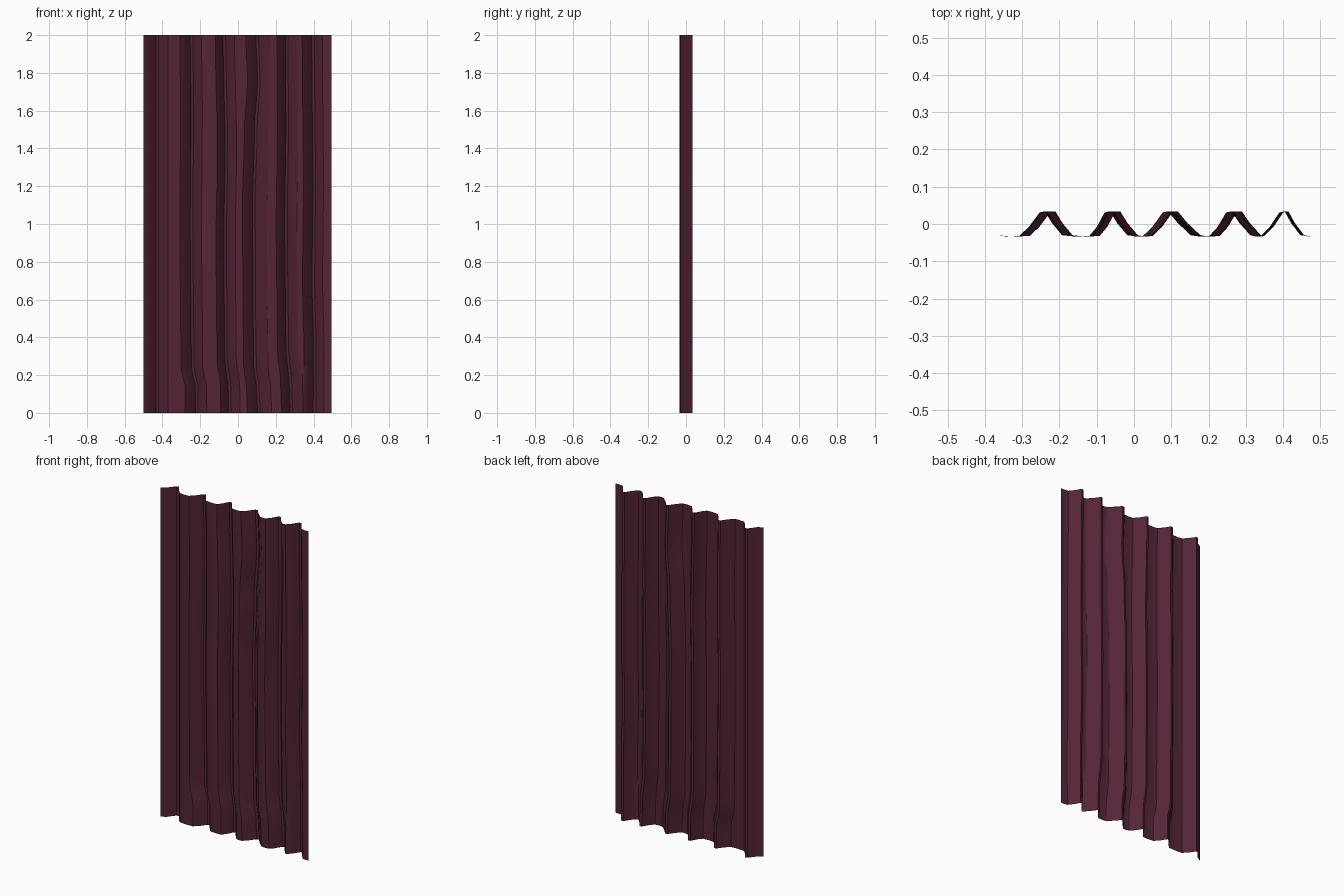
import bpy, bmesh, math

if "Cube" in bpy.data.objects:
    bpy.data.objects.remove(bpy.data.objects["Cube"])

# Each fold: left foot, crest, right foot (x), plus sideways drift as (height, shift) keys
FOLDS = [
    ((-0.500, -0.428, -0.370), [(0, 0), (2, 0)]),
    ((-0.308, -0.246, -0.193), [(0, .028), (.17, .026), (.22, .006), (1.0, 0), (1.6, .004), (2, 0)]),
    ((-0.122, -0.074, -0.020), [(0, .030), (.12, .030), (.3, .010), (.9, .006), (1.4, .012), (2, .002)]),
    ((0.022, 0.082, 0.150), [(0, .028), (.12, .024), (.25, .008), (.6, .004), (1.1, .002), (1.5, .012), (1.75, .028), (2, .020)]),
    ((0.202, 0.254, 0.312), [(0, .028), (.15, .024), (.35, .006), (1.0, 0), (1.5, .006), (2, .004)]),
    ((0.340, 0.397, 0.446), [(0, .008), (.3, .010), (.7, .002), (1.2, .006), (2, 0)]),
]
LOW, HIGH = -0.032, 0.034
ROWS = 40


def drift(keys, z):
    for (z0, s0), (z1, s1) in zip(keys, keys[1:]):
        if z <= z1:
            t = (z - z0) / (z1 - z0)
            t = t * t * (3 - 2 * t)
            return s0 + (s1 - s0) * t
    return keys[-1][1]


def profile(z):
    pts = []
    for i, ((a, c, b), keys) in enumerate(FOLDS):
        s = drift(keys, z)
        a, c, b = a + s, c + s, b + s
        pts += [(a, LOW), (a + (c - a) * .42, LOW + .024 if i else LOW + .018),
                (c - .007, HIGH - .003), (c + .007, HIGH),
                (c + (b - c) * .5, LOW + .034), (b, LOW + .002)]
        # shallow trough towards the next fold
        nxt = FOLDS[i + 1][0][0] + drift(FOLDS[i + 1][1], z) if i < 5 else 0.5
        pts.append(((b + nxt) / 2, LOW - .002))
    pts.append((0.496, LOW - .002))
    return pts


# Pleated sheet
bm = bmesh.new()
rows = []
for r in range(ROWS + 1):
    z = 2 * r / ROWS
    rows.append([bm.verts.new((x, y, z)) for x, y in profile(z)])
for lo, hi in zip(rows, rows[1:]):
    for i in range(len(lo) - 1):
        bm.faces.new((lo[i], lo[i + 1], hi[i + 1], hi[i]))
mesh = bpy.data.meshes.new("curtain")
bm.to_mesh(mesh)
bm.free()
curtain = bpy.data.objects.new("curtain", mesh)
bpy.context.collection.objects.link(curtain)

# Dark wine cloth
cloth = bpy.data.materials.new("wine_cloth")
cloth.diffuse_color = (0.09, 0.018, 0.04, 1)
cloth.use_nodes = True
cloth.node_tree.nodes["Principled BSDF"].inputs["Base Color"].default_value = cloth.diffuse_color
mesh.materials.append(cloth)

bpy.context.view_layer.objects.active = curtain
curtain.select_set(True)
bpy.ops.object.shade_smooth_by_angle(angle=math.radians(30))
